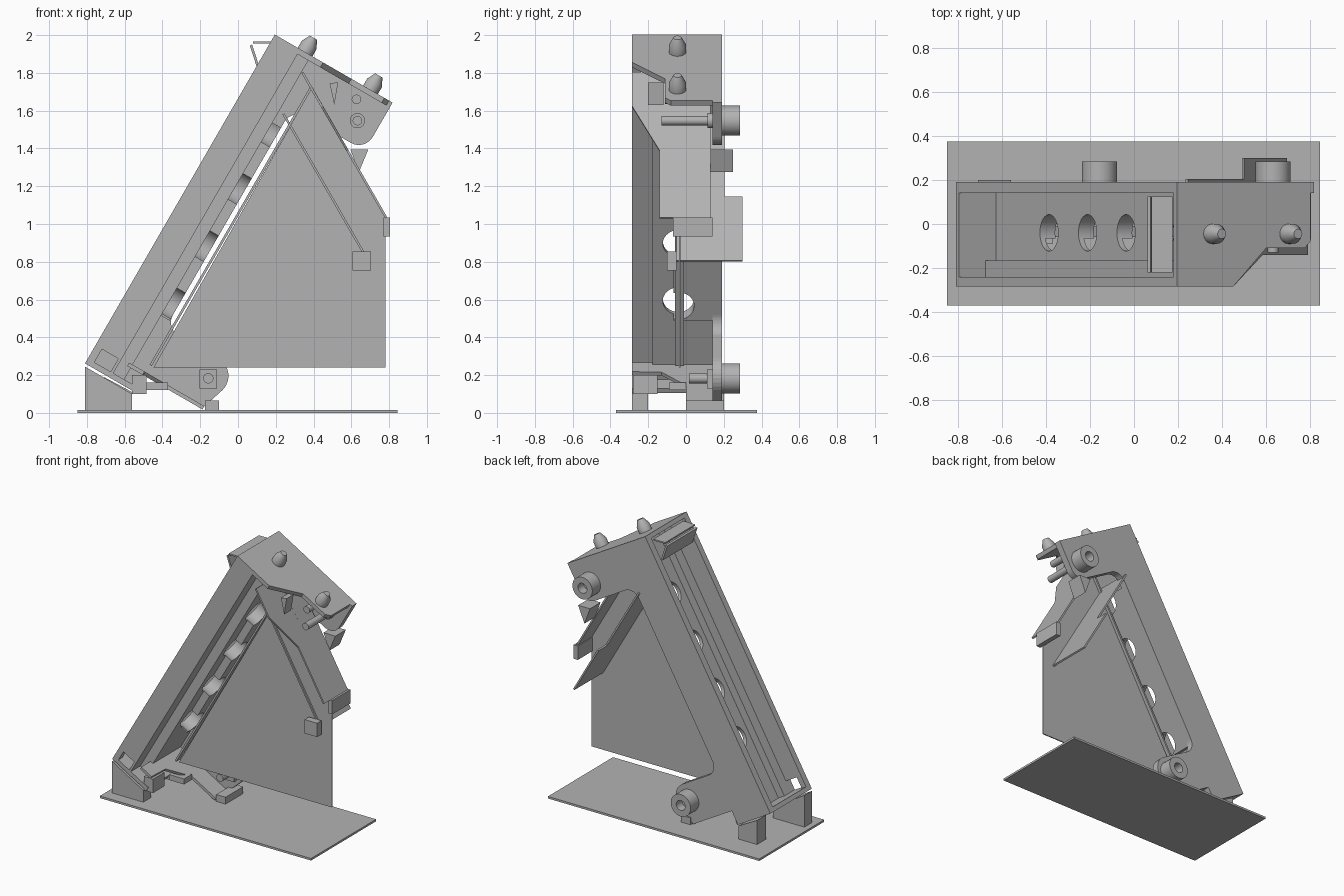
import bpy, bmesh, math
from mathutils import Vector

if "Cube" in bpy.data.objects:
    bpy.data.objects.remove(bpy.data.objects["Cube"])

grey = bpy.data.materials.new("mid_grey")
grey.diffuse_color = (0.45, 0.45, 0.45, 1)
grey.use_nodes = True
grey.node_tree.nodes["Principled BSDF"].inputs["Base Color"].default_value = grey.diffuse_color

C, S = 0.5, math.sqrt(3) / 2
Y = Vector((0, 1, 0))
U = Vector((C, 0, S))        # along the leaning frame
V = Vector((S, 0, -C))       # through the frame, towards lower right
D = Vector((C, 0, -S))       # down the hanging flaps
CORNER = Vector((-0.81, 0, 0.262))


def finish(name, bm):
    bmesh.ops.recalc_face_normals(bm, faces=bm.faces)
    me = bpy.data.meshes.new(name)
    bm.to_mesh(me)
    bm.free()
    ob = bpy.data.objects.new(name, me)
    bpy.context.collection.objects.link(ob)
    me.materials.append(grey)
    return ob


def prism(name, pts, origin, a, b, depth):
    """Outline in the a/b plane, swept along the depth vector."""
    bm = bmesh.new()
    f = bm.faces.new([bm.verts.new(origin + a * p + b * q) for p, q in pts])
    r = bmesh.ops.extrude_face_region(bm, geom=[f])
    bmesh.ops.translate(bm, vec=depth,
                        verts=[g for g in r["geom"] if isinstance(g, bmesh.types.BMVert)])
    return finish(name, bm)


def side(name, pts, y0, y1):
    return prism(name, pts, Vector((0, y0, 0)), Vector((1, 0, 0)), Vector((0, 0, 1)), Y * (y1 - y0))


def leaned(name, pts, y0, y1):
    return prism(name, pts, CORNER + Y * y0, U, V, Y * (y1 - y0))


def rect(a0, a1, b0, b1):
    return [(a0, b0), (a1, b0), (a1, b1), (a0, b1)]


def arc(cu, cv, r, a0, a1, n=8):
    return [(cu + r * math.cos(math.radians(a0 + (a1 - a0) * i / n)),
             cv + r * math.sin(math.radians(a0 + (a1 - a0) * i / n))) for i in range(n + 1)]


def lathe(name, profile, origin, axis, n=28):
    """Spin (radius, height) pairs about an axis."""
    bm = bmesh.new()
    axis = axis.normalized()
    p = axis.orthogonal().normalized()
    q = axis.cross(p)
    rings = [[bm.verts.new(origin + axis * h + (p * math.cos(t) + q * math.sin(t)) * r)
              for t in (2 * math.pi * i / n for i in range(n))] for r, h in profile]
    for lo, hi in zip(rings, rings[1:]):
        for i in range(n):
            j = (i + 1) % n
            bm.faces.new((lo[i], lo[j], hi[j], hi[i]))
    bm.faces.new(rings[0])
    bm.faces.new(rings[-1])
    ob = finish(name, bm)
    bpy.ops.object.select_all(action='DESELECT')
    ob.select_set(True)
    bpy.context.view_layer.objects.active = ob
    bpy.ops.object.shade_smooth_by_angle(angle=math.radians(30))
    return ob


# Ground plate and supports
side("base_plate", rect(-0.85, 0.845, 0, 0.015), -0.37, 0.375)
side("front_post", [(-0.81, 0.015), (-0.56, 0.015), (-0.56, 0.10), (-0.81, 0.245)], -0.285, -0.20)
side("back_post", [(-0.71, 0.015), (-0.56, 0.015), (-0.56, 0.11), (-0.71, 0.19)], 0.10, 0.20)
side("corner_block", rect(-0.56, -0.485, 0.10, 0.20), -0.28, -0.15)
side("ear_foot", rect(-0.175, -0.10, 0.015, 0.065), 0.0, 0.20)
side("small_stop", rect(-0.49, -0.37, 0.12, 0.16), -0.09, 0.0)

# Leaning channel: back wall with two rounded ears
leaned("back_wall",
       [(0, 0), (0, 0.30), (0.115, 0.30), (0.115, 0.66)]
       + arc(0.27, 0.60, 0.105, 105, 0)
       + arc(0.455, 0.355, 0.08, 180, 270)
       + arc(1.635, 0.355, 0.08, 270, 360)
       + [(1.715, 0.58)] + arc(1.80, 0.635, 0.085, 180, 90)
       + [(2.01, 0.72), (2.01, 0)], 0.14, 0.19)
leaned("front_wall", [(2.01, 0), (0, 0), (0, 0.04), (0.11, 0.04), (0.11, 0.156), (2.01, 0.156)],
       -0.285, -0.24)
leaned("front_ledge", rect(0.03, 2.0, 0.14, 0.156), -0.285, -0.165)
leaned("step_wall", rect(0.03, 2.0, 0.14, 0.222), -0.177, -0.165)
leaned("bottom_end", rect(0, 0.03, 0, 0.316), -0.285, 0.18)

# Web with a row of round holes
web = leaned("web", rect(0.02, 2.0, 0.195, 0.222), -0.177, 0.16)
pad = leaned("web_pad", rect(0.42, 1.60, 0.215, 0.275), -0.066, 0.16)
for u in (0.51, 0.86, 1.21, 1.56):
    cutter = lathe("hole_cutter", [(0.083, 0), (0.083, 0.3)],
                   CORNER + U * u + V * 0.1 - Y * 0.04, V)
    cutter.hide_render = True
    cutter.hide_set(True)
    for ob in (web, pad):
        m = ob.modifiers.new("hole", 'BOOLEAN')
        m.operation, m.solver, m.object = 'DIFFERENCE', 'EXACT', cutter

# End flanges with a cut-away front corner
prism("top_flange", [(0, -0.285), (0.295, -0.285), (0.468, -0.11), (0.67, -0.11),
                     (0.70, -0.08), (0.70, 0.19), (0, 0.19)], CORNER + U * 1.98, V, Y, U * 0.03)
prism("bottom_flange", [(0.20, -0.285), (0.295, -0.285), (0.30, -0.13), (0.44, 0.0), (0.66, 0.0),
                        (0.66, 0.19), (0.20, 0.19)], CORNER + U * 0.10, V, Y, U * 0.02)

# Locating pins on the top flange
for v in (0.185, 0.585):
    lathe("locating_pin", [(0.045, 0), (0.045, 0.045), (0.022, 0.09)],
          CORNER + U * 2.008 + V * v - Y * 0.045, U)

# Bored bosses behind the ears
for x, z in ((0.632, 1.547), (-0.157, 0.183)):
    lathe("boss", [(0.08, 0), (0.08, 0.135), (0.036, 0.135), (0.036, 0.07)],
          Vector((x, 0.15, z)), Y)

# Rods and spacer in front of the ears
lathe("upper_rod", [(0.025, 0), (0.025, 0.29)], Vector((0.632, -0.13, 1.547)), Y)
lathe("upper_collar", [(0.04, 0), (0.04, 0.03)], Vector((0.632, 0.115, 1.547)), Y)
lathe("short_rod", [(0.025, 0), (0.025, 0.26)], Vector((0.627, -0.11, 1.66)), Y)
lathe("lower_rod", [(0.027, 0), (0.027, 0.11)], Vector((-0.157, 0.015, 0.183)), Y)
side("lower_spacer", rect(-0.205, -0.11, 0.13, 0.23), 0.11, 0.15)

# Thin gusset sheet and its edging strip
side("gusset_sheet", [(-0.447, 0.241), (0.394, 1.724), (0.78, 1.05), (0.78, 0.241)], -0.038, -0.03)
leaned("gusset_strip", rect(0.165, 1.868, 0.30, 0.313), -0.058, -0.01)

# Hanging flaps
N = Vector((S, 0, C)) * 0.012
prism("inner_flap", [(0, -0.05), (0.90, -0.05), (0.90, 0.30), (0.51, 0.30), (0.51, 0.205), (0, 0.205)],
      Vector((0.235, 0, 1.58)), D, Y, N)
prism("outer_flap", [(0, -0.285), (0.21, -0.285), (0.48, -0.14), (0.89, -0.14), (0.89, 0.13), (0, 0.13)],
      Vector((0.335, 0, 1.80)), D, Y, N)
side("inner_flap_block", rect(0.605, 0.705, 0.755, 0.855), -0.10, -0.05)
side("outer_flap_block", rect(0.77, 0.805, 0.935, 1.035), -0.07, 0.14)

# Wedge pointers
side("front_pointer", [(0.485, 1.745), (0.53, 1.75), (0.51, 1.63)], -0.20, -0.12)
side("back_pointer", [(0.595, 1.395), (0.69, 1.395), (0.64, 1.275)], 0.13, 0.25)

# Bent lip at the top of the channel opening
side("lip_top", [(0.08, 1.955), (0.175, 1.955), (0.175, 1.965), (0.08, 1.965)], -0.22, 0.125)
side("lip_front", [(0.062, 1.945), (0.075, 1.95), (0.112, 1.835), (0.10, 1.83)], -0.22, 0.125)
